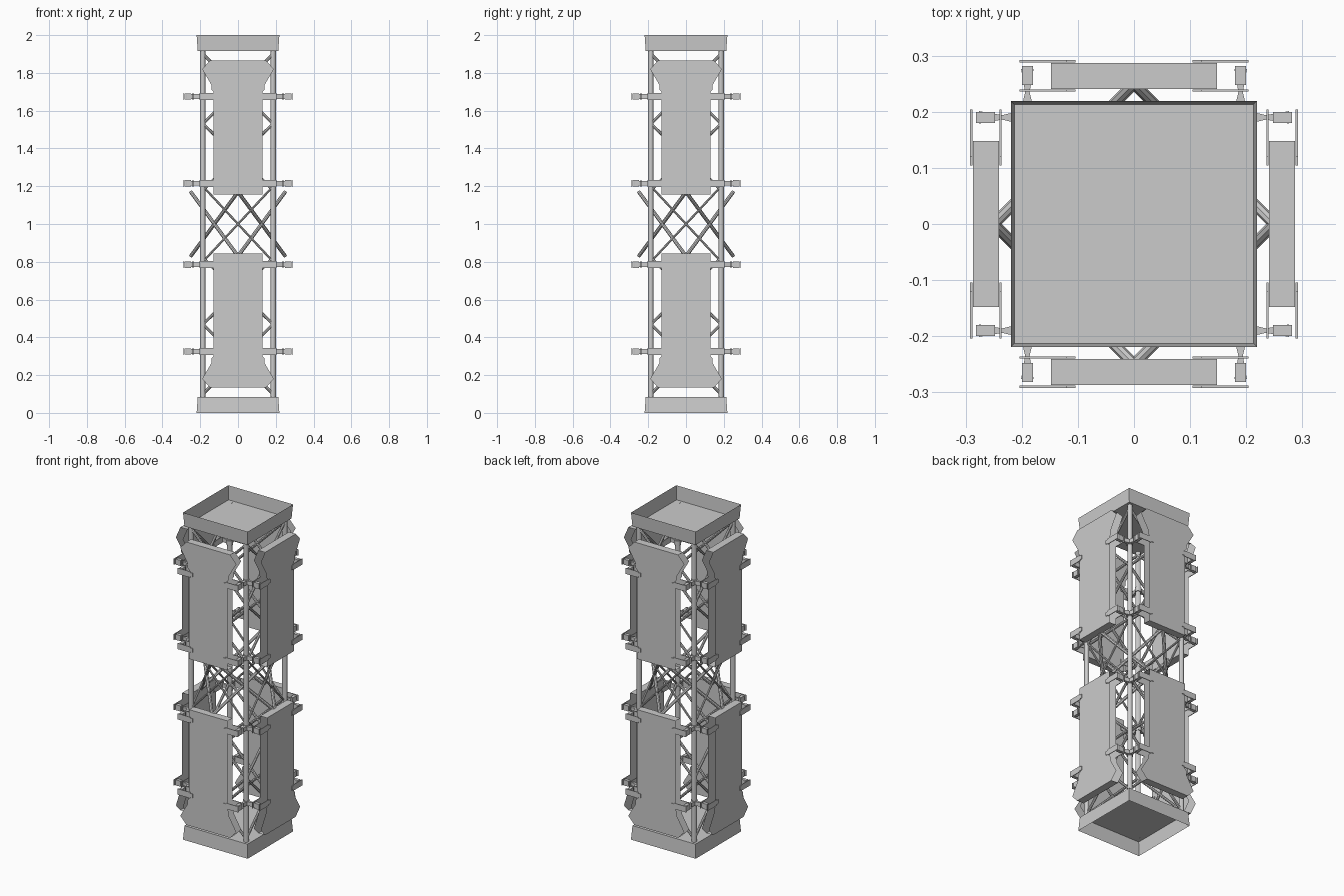
import bpy, bmesh
from math import pi
from mathutils import Matrix, Vector

cube = bpy.data.objects.get("Cube")
if cube:
    bpy.data.objects.remove(cube, do_unlink=True)

GREY = bpy.data.materials.new("light grey metal")
GREY.use_nodes = True
GREY.diffuse_color = (0.6, 0.6, 0.6, 1)
GREY.node_tree.nodes["Principled BSDF"].inputs["Base Color"].default_value = (0.6, 0.6, 0.6, 1)


def repeat(name, build, turns=4):
    """Build a part for the upper front, then turn it about z and mirror it at mid height."""
    bm = bmesh.new()
    for side in (1, -1):
        for k in range(turns):
            part = bmesh.new()
            build(part)
            part.transform(Matrix.Rotation(k * pi / 2, 4, "Z")
                           @ Matrix.Translation((0, 0, 1))
                           @ Matrix.Diagonal((1, 1, side, 1)))
            if side < 0:
                bmesh.ops.reverse_faces(part, faces=part.faces)
            temp = bpy.data.meshes.new("temp")
            part.to_mesh(temp)
            bm.from_mesh(temp)
            bpy.data.meshes.remove(temp)
            part.free()
    mesh = bpy.data.meshes.new(name)
    bm.to_mesh(mesh)
    bm.free()
    mesh.materials.append(GREY)
    obj = bpy.data.objects.new(name, mesh)
    bpy.context.collection.objects.link(obj)
    return obj


def tube(bm, a, b, radius, sides=8):
    a, b = Vector(a), Vector(b)
    d = b - a
    m = Matrix.Translation((a + b) / 2) @ d.to_track_quat("Z", "Y").to_matrix().to_4x4()
    bmesh.ops.create_cone(bm, cap_ends=True, segments=sides, radius1=radius,
                          radius2=radius, depth=d.length, matrix=m)


def box(bm, centre, size):
    bmesh.ops.create_cube(bm, size=1, matrix=Matrix.Translation(centre)
                          @ Matrix.Diagonal((*size, 1)))


# End caps: thin open trays with the floor on the inner side
def cap(bm):
    low, high = [[bm.verts.new((x * r, y * r, z)) for x, y in
                  ((-1, -1), (1, -1), (1, 1), (-1, 1))]
                 for r, z in ((0.213, 0.915), (0.219, 1.0))]
    bm.faces.new(low[::-1])
    for i in range(4):
        j = (i + 1) % 4
        bm.faces.new((low[i], low[j], high[j], high[i]))


repeat("end_caps", cap, turns=1)

# Corner columns
COL = 0.186
repeat("corner_columns", lambda bm: tube(bm, (COL, -COL, 0), (COL, -COL, 0.916), 0.014, 12))


# Crossed bracing on each face of the frame
def braces(bm):
    for low, high in ((0.18, 0.53), (0.53, 0.9)):
        for s in (1, -1):
            tube(bm, (-s * COL, -COL, low), (s * COL, -COL, high), 0.008)
    for s in (1, -1):
        tube(bm, (s * COL, -COL, 0.2), (0, -COL, 0), 0.006)


repeat("face_braces", braces)


# Struts linking each panel to its neighbours in the other tier
def links(bm):
    for s in (1, -1):
        tube(bm, (0, -0.25, 0.17), (s * 0.25, 0, -0.17), 0.01)


def link_once(bm):
    links(bm)


repeat("link_struts", link_once)


# Armour panels: front and back sheets with a flared head, open at the sides
def panel(bm):
    right = [(0.13, 0.155), (0.13, 0.7), (0.14, 0.71), (0.14, 0.735),
             (0.19, 0.82), (0.148, 0.865)]
    outline = right + [(-x, z) for x, z in reversed(right)]
    front, back = [[bm.verts.new((x, y, z)) for x, z in outline] for y in (-0.287, -0.241)]
    bm.faces.new(front)
    bm.faces.new(back[::-1])
    top = len(right) - 1
    for i, j in ((top, top + 1), (-1, 0)):
        bm.faces.new((front[j], front[i], back[i], back[j]))


repeat("armour_panels", panel)


# Clamps holding the panels to the columns
def clamps(bm):
    for z in (0.215, 0.675):
        for s in (1, -1):
            for y in (-0.290, -0.238):
                box(bm, (s * 0.162, y, z), (0.084, 0.004, 0.036))
                box(bm, (s * 0.112, y, z), (0.016, 0.004, 0.024))
            box(bm, (s * 0.19, -0.265, z), (0.02, 0.034, 0.034))
            # Waisted arm from the column to the clamp block
            plan = [(-0.012, -0.2), (-0.004, -0.235), (-0.011, -0.276),
                    (0.011, -0.276), (0.004, -0.235), (0.012, -0.2)]
            rings = [[bm.verts.new((s * 0.19 + x, y, z + h)) for x, y in plan]
                     for h in (-0.012, 0.012)]
            bm.faces.new(rings[0][::-1])
            bm.faces.new(rings[1])
            for i in range(6):
                j = (i + 1) % 6
                bm.faces.new((rings[0][i], rings[0][j], rings[1][j], rings[1][i]))
        tube(bm, (COL, -COL, z - 0.014), (COL, -COL, z + 0.014), 0.019, 12)


repeat("panel_clamps", clamps)
